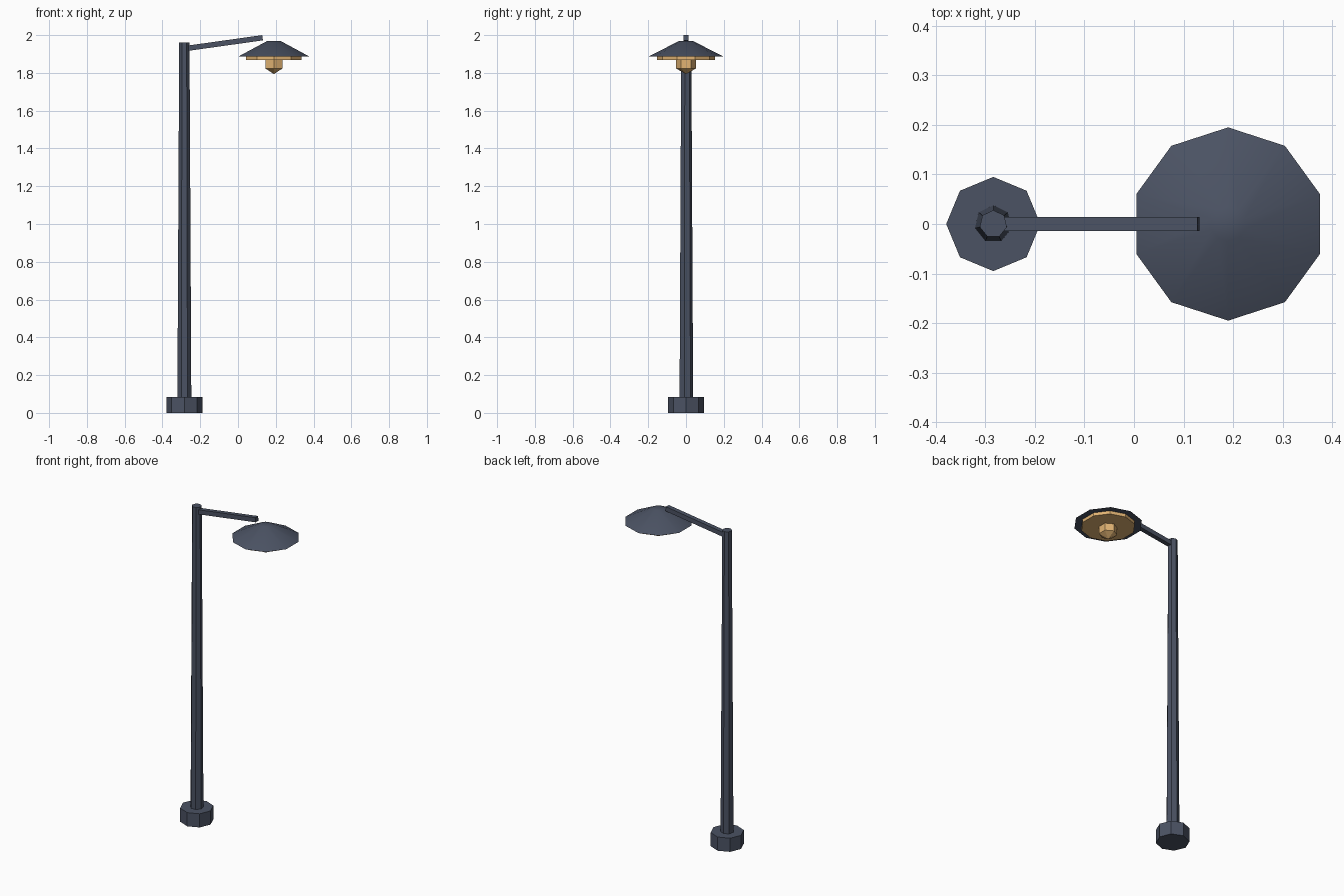
import bpy, bmesh
from math import sin, cos, pi, radians, atan2, hypot
from mathutils import Matrix

if "Cube" in bpy.data.objects:
    bpy.data.objects.remove(bpy.data.objects["Cube"])


def material(name, rgb):
    m = bpy.data.materials.new(name)
    m.diffuse_color = (*rgb, 1)
    m.use_nodes = True
    m.node_tree.nodes["Principled BSDF"].inputs["Base Color"].default_value = m.diffuse_color
    return m


METAL = material("dark_metal", (0.07, 0.085, 0.125))
GLOW = material("warm_glow", (0.75, 0.45, 0.17))


def finish(name, bm, mat):
    bmesh.ops.recalc_face_normals(bm, faces=bm.faces)
    me = bpy.data.meshes.new(name)
    bm.to_mesh(me)
    bm.free()
    me.materials.append(mat)
    for p in me.polygons:
        p.use_smooth = True
    me.set_sharp_from_angle(angle=radians(30))
    ob = bpy.data.objects.new(name, me)
    bpy.context.collection.objects.link(ob)
    return ob


def turned(name, x, sides, profile, mat):
    """Stack of (radius, z) rings, first corner towards +y, ends capped."""
    bm = bmesh.new()
    rings = []
    for r, z in profile:
        if r == 0:
            rings.append([bm.verts.new((x, 0, z))] * sides)
        else:
            rings.append([bm.verts.new((x + r * sin(2 * pi * i / sides),
                                        r * cos(2 * pi * i / sides), z))
                          for i in range(sides)])
    for a, b in zip(rings, rings[1:]):
        for i in range(sides):
            j = (i + 1) % sides
            bm.faces.new(list(dict.fromkeys((a[i], a[j], b[j], b[i]))))
    for ring in (rings[0], rings[-1]):
        if ring[0] is not ring[1]:
            bm.faces.new(ring)
    return finish(name, bm, mat)


POLE_X, LAMP_X = -0.284, 0.19

# Foot and tapered pole
turned("base", POLE_X, 8, [(0.095, 0), (0.095, 0.085)], METAL)
turned("pole", POLE_X, 7, [(0.038, 0.04), (0.028, 1.96)], METAL)

# Square arm rising from the pole towards the lamp
x0, z0, x1, z1 = POLE_X, 1.928, 0.13, 1.986
bm = bmesh.new()
bmesh.ops.create_cube(bm, size=1, matrix=(
    Matrix.Translation(((x0 + x1) / 2, 0, (z0 + z1) / 2))
    @ Matrix.Rotation(-atan2(z1 - z0, x1 - x0), 4, 'Y')
    @ Matrix.Diagonal((hypot(x1 - x0, z1 - z0), 0.028, 0.028, 1))))
finish("arm", bm, METAL)

# Lamp head: shade, glowing disc and bulb
turned("shade", LAMP_X, 10, [(0.195, 1.888), (0.035, 1.97)], METAL)
turned("glow_disc", LAMP_X, 10, [(0.154, 1.868), (0.154, 1.892)], GLOW)
turned("bulb", LAMP_X, 6, [(0, 1.794), (0.052, 1.823), (0.052, 1.883), (0, 1.912)], GLOW)
